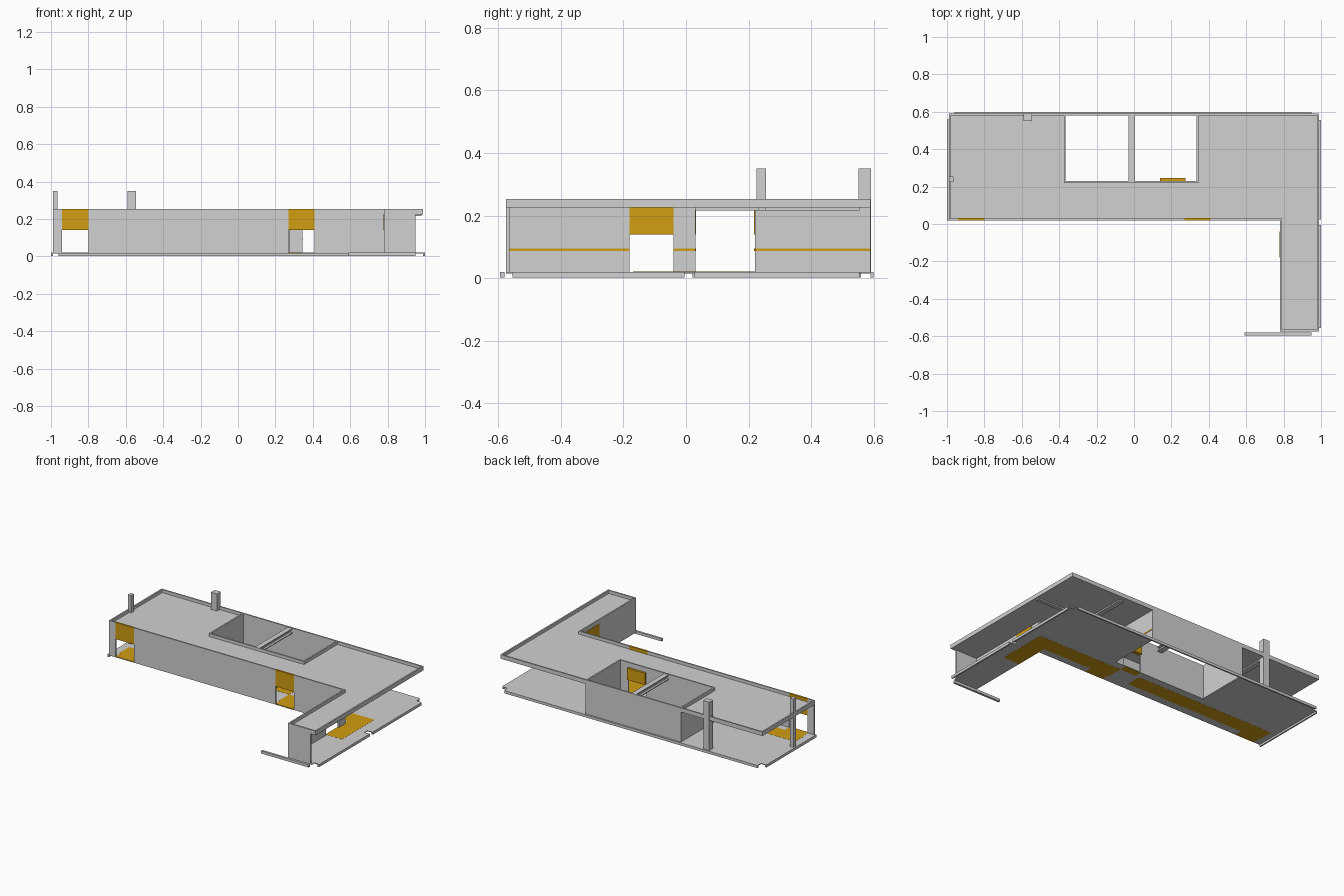
import bpy
import bmesh
from mathutils import Matrix, Vector

cube = bpy.data.objects.get("Cube")
if cube:
    bpy.data.objects.remove(cube, do_unlink=True)


def material(name, rgb):
    m = bpy.data.materials.new(name)
    m.use_nodes = True
    m.diffuse_color = (*rgb, 1)
    m.node_tree.nodes["Principled BSDF"].inputs["Base Color"].default_value = (*rgb, 1)
    return m


GREY = material("light grey", (0.64, 0.64, 0.64))
YELLOW = material("signal yellow", (0.64, 0.34, 0.006))


def boxes(name, rects, z0, z1, mat=GREY):
    """One object made of boxes, each given as (x0, x1, y0, y1)."""
    bm = bmesh.new()
    for x0, x1, y0, y1 in rects:
        centre = Vector((x0 + x1, y0 + y1, z0 + z1)) / 2
        size = Matrix.Diagonal((x1 - x0, y1 - y0, z1 - z0, 1))
        bmesh.ops.create_cube(bm, size=1, matrix=Matrix.Translation(centre) @ size)
    mesh = bpy.data.meshes.new(name)
    bm.to_mesh(mesh)
    bm.free()
    mesh.materials.append(mat)
    ob = bpy.data.objects.new(name, mesh)
    bpy.context.collection.objects.link(ob)
    return ob


def wall(name, axis, at, start, end, doors=(), lintel_top=0.253, proud=0.002):
    """Thin wall along an axis with door gaps closed above by yellow lintels."""
    def rect(a, b, grow=0):
        lo, hi = at - grow, at + T + grow
        return (a, b, lo, hi) if axis == "x" else (lo, hi, a, b)

    cuts = [start] + [v for d in doors for v in d] + [end]
    boxes(name, [rect(a, b) for a, b in zip(cuts[::2], cuts[1::2])], FLOOR, TOP)
    if doors:
        boxes(name + "_lintel", [rect(a, b, proud) for a, b in doors],
              DOOR, lintel_top, YELLOW)
        if lintel_top < TOP:
            boxes(name + "_header", [rect(a, b) for a, b in doors], lintel_top, TOP)


T, FLOOR, DOOR, TOP = 0.01, 0.02, 0.14, 0.253
W, B = 0.99, 0.59                 # half width, back edge
CX0, CX1, CY = -0.37, 0.34, 0.23  # courtyard
WX, FY, WY = 0.78, 0.02, -0.575   # wing inner side, main front, wing end

# Floor with an open courtyard, notched at the corners and the right edge
boxes("floor", [(-W, CX0, FY, 0.56), (-0.96, CX0, 0.56, B),
                (CX0, CX1, FY, CY), (CX1, W, 0.025, 0.56),
                (CX1, 0.96, 0.56, B), (CX1, 0.96, FY, 0.025),
                (WX, 0.96, -0.005, FY), (WX, W, -0.55, -0.005),
                (WX, 0.96, WY, -0.55)], 0.015, FLOOR)

# Yellow floor route and door mats
boxes("floor_route", [(-0.95, 0.11, 0.075, 0.18), (0.26, WX, 0.07, 0.18),
                      (WX, 0.905, -0.17, 0.18), (-0.94, -0.8, FY, 0.075),
                      (0.27, 0.41, FY, 0.07), (0.14, 0.26, 0.18, CY)],
      0.0145, 0.0207, YELLOW)

# Edge boards around the floor
boxes("edge_boards", [(-0.96, 0.95, B, 0.6), (-1, -W, FY, 0.56),
                      (W, 1, -0.555, -0.005), (W, 1, 0.025, 0.555),
                      (0.59, 0.95, -0.595, -0.58)], 0.002, FLOOR)

# Outer walls
wall("front_wall", "x", FY, -W, WX, [(-0.94, -0.8), (0.27, 0.41)])
wall("wing_wall", "y", WX, WY, FY + T, [(-0.18, -0.04)], 0.226)
wall("wing_end_wall", "x", WY, WX, 0.95)

# Courtyard walls
wall("courtyard_front_wall", "x", CY - T, CX0, CX1, [(0.14, 0.275)], 0.22)
wall("courtyard_back_wall", "x", B - T, CX0, CX1)
wall("courtyard_right_wall", "y", CX1 - T / 2, CY - T, B)
wall("courtyard_left_wall", "y", CX0 - T / 2, CY - T, B)
boxes("courtyard_door_hood", [(0.14, 0.275, CY, 0.245)], DOOR, 0.22, YELLOW)

# Thin stripe along the inner faces
S = 0.002
boxes("wall_stripe", [(WX + T, WX + T + S, WY + T, -0.18),
                      (WX + T, WX + T + S, -0.04, FY + T),
                      (CX1 + T / 2, CX1 + T / 2 + S, CY - T, B),
                      (-0.8, 0.27, FY + T, FY + T + S),
                      (0.41, WX, FY + T, FY + T + S),
                      (CX0, 0.14, CY - T - S, CY - T)], 0.087, 0.095, YELLOW)

# Recessed roof deck with raised rim
boxes("roof_deck", [(-W, CX0, FY, B), (CX0, CX1, FY, CY),
                    (CX1, W, FY, B), (WX, W, WY, FY)], 0.225, 0.232)
boxes("roof_rim", [(-W, CX0, B - T, B), (CX1, W, B - T, B),
                   (-W, -W + T, FY, B), (W - T, W, WY, B),
                   (WX, W, WY, WY + T)], 0.225, TOP)

# Ceiling beams and the exposed courtyard beam
boxes("ceiling_beams", [(-0.585, -0.55, FY + T, 0.555), (0.55, 0.585, FY + T, 0.555),
                        (-W + T, CX0, CY, 0.255), (CX1, W - T, CY, 0.255)],
      0.216, 0.226)
boxes("courtyard_beam", [(-0.03, 0.005, CY, 0.58)], 0.243, 0.25)
boxes("courtyard_beam_web", [(-0.016, -0.01, CY, 0.58)], 0.222, 0.243)
boxes("courtyard_beam_foot", [(-0.03, 0.005, CY, 0.58)], 0.216, 0.222)

# Tall posts rising through the roof
boxes("posts", [(-W, -0.965, 0.225, 0.255), (-0.59, -0.545, 0.552, 0.592)],
      FLOOR, 0.35)
